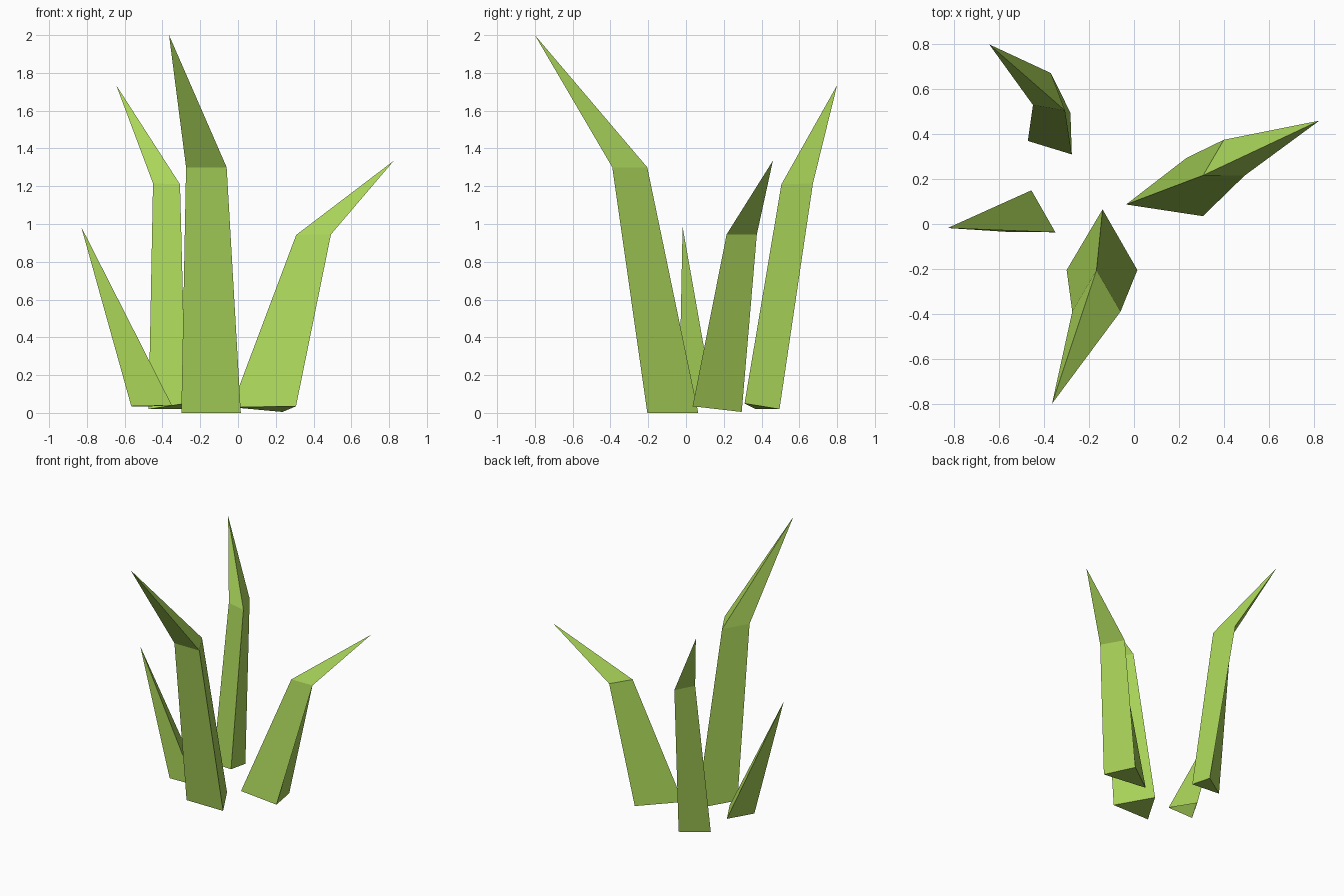
import bpy, bmesh

if "Cube" in bpy.data.objects:
    bpy.data.objects.remove(bpy.data.objects["Cube"])

green = bpy.data.materials.new("grass_green")
green.diffuse_color = (0.40, 0.66, 0.10, 1)
green.use_nodes = True
green.node_tree.nodes["Principled BSDF"].inputs["Base Color"].default_value = green.diffuse_color


def blade(name, rings, tip, closed=True):
    """Three-sided grass blade: lofts through the triangle rings up to a tip."""
    bm = bmesh.new()
    loops = [[bm.verts.new(p) for p in ring] for ring in rings]
    top = bm.verts.new(tip)
    if closed:
        bm.faces.new(loops[0][::-1])
    for i in range(3):
        j = (i + 1) % 3
        for a, b in zip(loops, loops[1:]):
            bm.faces.new((a[i], a[j], b[j], b[i]))
        bm.faces.new((loops[-1][i], loops[-1][j], top))
    mesh = bpy.data.meshes.new(name)
    bm.to_mesh(mesh)
    bm.free()
    mesh.materials.append(green)
    obj = bpy.data.objects.new(name, mesh)
    bpy.context.collection.objects.link(obj)
    return obj


# Rings run counter-clockwise seen from above: base, then bend
# Tall blade leaning forward
blade("tall_front_blade",
      [[(-0.30, -0.205, 0), (0.015, -0.205, 0), (-0.14, 0.065, 0)],
       [(-0.275, -0.39, 1.30), (-0.06, -0.39, 1.30), (-0.167, -0.205, 1.30)]],
      (-0.365, -0.80, 2.0))

# Wide blade leaning right
blade("right_blade",
      [[(-0.035, 0.087, 0.03), (0.307, 0.035, 0.035), (0.235, 0.295, 0.005)],
       [(0.308, 0.217, 0.942), (0.492, 0.215, 0.945), (0.40, 0.375, 0.945)]],
      (0.825, 0.46, 1.335))

# Blade leaning to the back left
blade("back_blade",
      [[(-0.473, 0.37, 0.02), (-0.277, 0.31, 0.05), (-0.283, 0.495, 0.02)],
       [(-0.45, 0.53, 1.215), (-0.307, 0.505, 1.21), (-0.37, 0.672, 1.215)]],
      (-0.645, 0.80, 1.735))

# Short straight blade leaning left, open underneath
blade("short_left_blade",
      [[(-0.565, -0.035, 0.035), (-0.35, -0.037, 0.04), (-0.457, 0.15, 0.035)]],
      (-0.83, -0.018, 0.985), closed=False)
